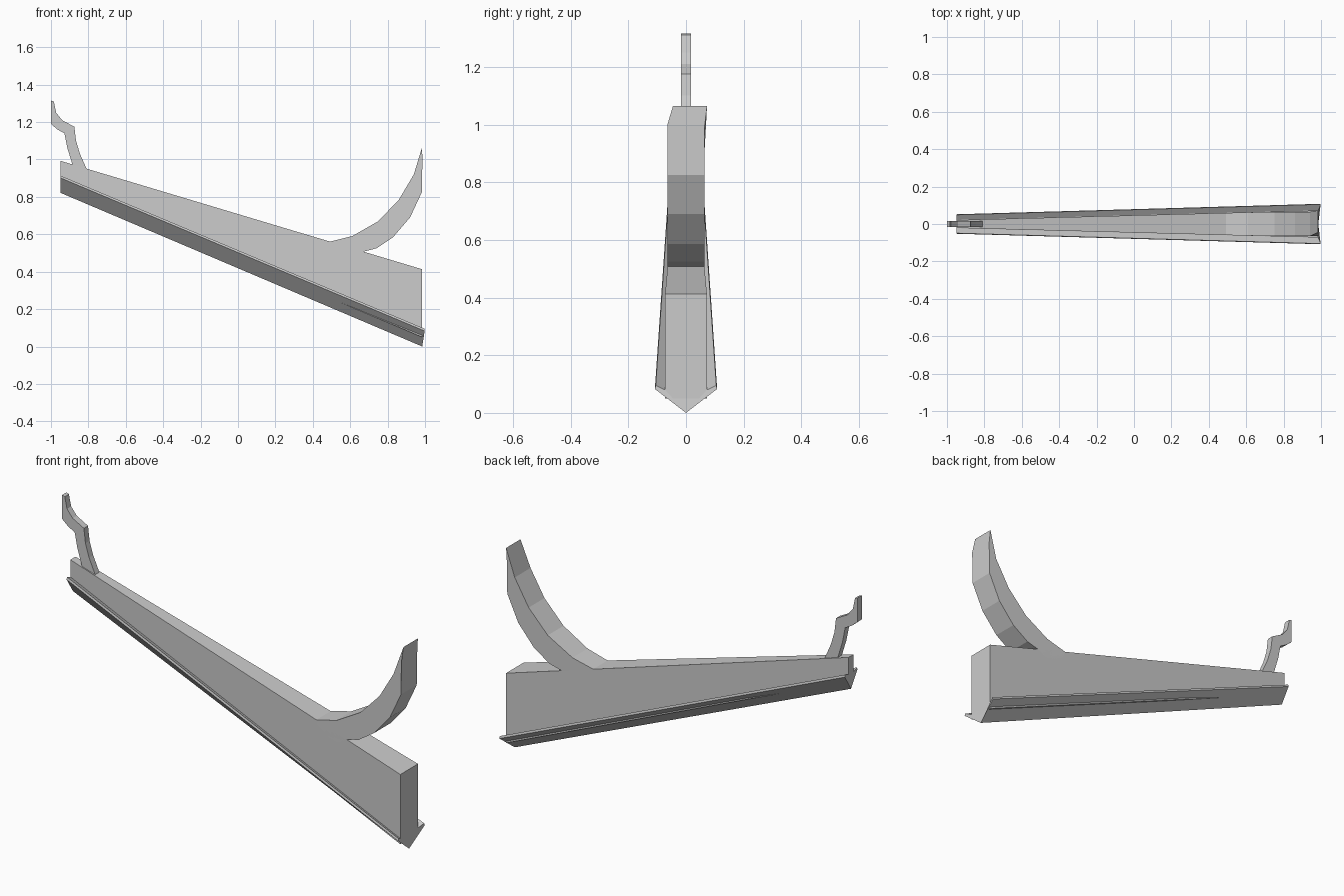
import bpy, bmesh

if "Cube" in bpy.data.objects:
    bpy.data.objects.remove(bpy.data.objects["Cube"])


def make(name, rings, closed_loft=False):
    """Join two matching outlines with side faces and cap both ends."""
    bm = bmesh.new()
    a, b = [[bm.verts.new(p) for p in ring] for ring in rings]
    n = len(a)
    bm.faces.new(a)
    bm.faces.new(b[::-1])
    for i in range(n):
        j = (i + 1) % n
        bm.faces.new((a[j], a[i], b[i], b[j]))
    bmesh.ops.recalc_face_normals(bm, faces=bm.faces)
    me = bpy.data.meshes.new(name)
    bm.to_mesh(me)
    bm.free()
    ob = bpy.data.objects.new(name, me)
    bpy.context.collection.objects.link(ob)
    return ob


def slab(name, profile, half):
    """Side profile (x, z) given a thickness that may vary along x."""
    return make(name, [[(x, s * half(x), z) for x, z in profile] for s in (-1, 1)])


def taper(x):
    return 0.021 + (x + 0.95) * 0.0265


# tapered main beam
slab("beam", [(-0.95, 0.993), (0.985, 0.413), (0.985, 0.05), (-0.95, 0.87)], taper)

# V-shaped keel with raised outer lips
def keel_section(x_low, x_lip, z, lip_y, lip_z, in_y, in_z):
    right = [(x_lip, lip_y, z + lip_z - 0.012), (x_lip, lip_y - 0.003, z + lip_z),
             (x_low, in_y, z + in_z)]
    left = [(x, -y, zz) for x, y, zz in reversed(right)]
    return [(x_low, 0, z)] + right + left

make("keel", [keel_section(-0.95, -0.95, 0.822, 0.052, 0.092, 0.022, 0.082),
              keel_section(0.985, 0.998, 0.0, 0.108, 0.095, 0.073, 0.08)])

# broad curved horn at the low end, with a skewed tip
horn_top = [(0.49, 0.56), (0.61, 0.59), (0.75, 0.67), (0.86, 0.785), (0.94, 0.92), (0.984, 1.065)]
horn_under = [(0.986, 0.998), (0.983, 0.825), (0.92, 0.69), (0.83, 0.585), (0.74, 0.525),
              (0.67, 0.507), (0.62, 0.48), (0.52, 0.50)]
horn = slab("large_horn", horn_top + horn_under, lambda x: min(taper(x), 0.065))
for v in horn.data.vertices:
    if v.co.z > 1.05:
        v.co.y = 0.073 if v.co.y > 0 else -0.045

# thin kinked horn at the high end
slab("small_horn", [(-1.0, 1.315), (-0.985, 1.31), (-0.972, 1.25), (-0.94, 1.21), (-0.875, 1.175),
                    (-0.866, 1.10), (-0.845, 1.03), (-0.81, 0.951), (-0.83, 0.92), (-0.88, 0.93),
                    (-0.885, 0.972), (-0.912, 1.06), (-0.928, 1.14), (-0.965, 1.16), (-1.0, 1.19)],
     lambda x: 0.017)
